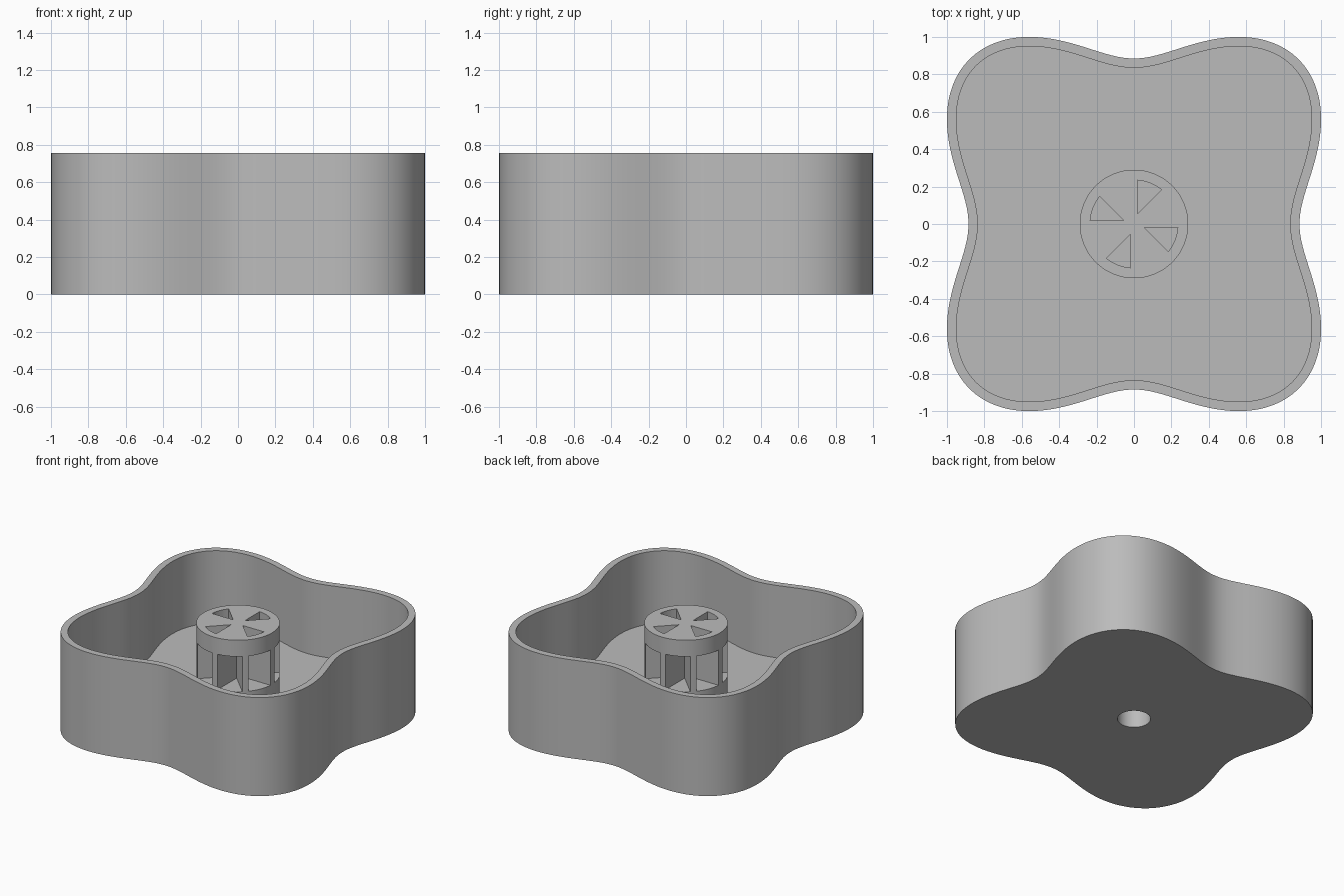
import bpy, bmesh
from math import sin, cos, pi, radians, atan2, sqrt
from mathutils import Vector

if "Cube" in bpy.data.objects:
    bpy.data.objects.remove(bpy.data.objects["Cube"])

HEIGHT, FLOOR, WALL = 0.755, 0.20, 0.05
HUB_R, SLOT_R, HOLE_R = 0.29, 0.235, 0.115
WINDOW_LOW, WINDOW_HIGH = 0.36, 0.63

grey = bpy.data.materials.new("plain grey")
grey.use_nodes = True
COLOUR = (0.5, 0.5, 0.5, 1)
grey.diffuse_color = COLOUR
grey.node_tree.nodes["Principled BSDF"].inputs["Base Color"].default_value = COLOUR


def prism(name, outline, z0, z1):
    """Extrude a closed outline between two heights."""
    bm = bmesh.new()
    face = bm.faces.new([bm.verts.new((x, y, z0)) for x, y in outline])
    top = bmesh.ops.extrude_face_region(bm, geom=[face])["geom"]
    verts = [v for v in top if isinstance(v, bmesh.types.BMVert)]
    bmesh.ops.translate(bm, vec=(0, 0, z1 - z0), verts=verts)
    bmesh.ops.recalc_face_normals(bm, faces=bm.faces)
    mesh = bpy.data.meshes.new(name)
    bm.to_mesh(mesh)
    bm.free()
    mesh.materials.append(grey)
    obj = bpy.data.objects.new(name, mesh)
    bpy.context.collection.objects.link(obj)
    return obj


def cut(target, cutter):
    """Subtract the cutter from the target and discard it."""
    mod = target.modifiers.new("cut", 'BOOLEAN')
    mod.operation, mod.solver, mod.object = 'DIFFERENCE', 'EXACT', cutter
    bpy.context.view_layer.objects.active = target
    bpy.ops.object.modifier_apply(modifier=mod.name)
    bpy.data.objects.remove(cutter)


def circle(r, n):
    return [(r * cos(2 * pi * i / n), r * sin(2 * pi * i / n)) for i in range(n)]


def lobes(inset, n=192):
    """Four-lobed wavy outline, moved inwards along its normal."""
    points = []
    for i in range(n):
        t = 2 * pi * i / n
        r, dr = 1.065 - 0.18 * cos(4 * t), 0.72 * sin(4 * t)
        tangent = Vector((dr * cos(t) - r * sin(t), dr * sin(t) + r * cos(t))).normalized()
        points.append((r * cos(t) - inset * tangent.y, r * sin(t) + inset * tangent.x))
    return points


def wedge(apex, start, end, radius, turn, n=16):
    """Sector with an off-centre apex, closed by an arc about the hub axis."""
    def hit(angle):
        d = Vector((cos(angle), sin(angle)))
        b = apex.dot(d)
        p = apex + d * (-b + sqrt(b * b - apex.length_squared + radius ** 2))
        return atan2(p.y, p.x)
    a, b = hit(radians(start)), hit(radians(end))
    arc = [a + (b - a) * i / n for i in range(n + 1)]
    pts = [apex] + [Vector((radius * cos(t), radius * sin(t))) for t in arc]
    c, s = cos(turn), sin(turn)
    return [(p.x * c - p.y * s, p.x * s + p.y * c) for p in pts]


# Wavy tray with a shaft hole in the floor
tray = prism("tray", lobes(0), 0, HEIGHT)
cut(tray, prism("tray_cutter", lobes(WALL), FLOOR, 1))
cut(tray, prism("hole_cutter", circle(HOLE_R, 48), -0.1, 0.3))

# Hub with a blind shaft hole underneath
hub = prism("hub", circle(HUB_R, 96), FLOOR - 0.05, HEIGHT)
cut(hub, prism("hole_cutter", circle(HOLE_R, 48), 0, 0.3))

# Pinwheel pockets: four open to the top, four closed by the cap
open_apex, closed_apex = Vector((0.055, -0.02)), Vector((0.03, -0.059))
for k in range(4):
    turn = k * pi / 2
    cut(hub, prism("slot_cutter", wedge(open_apex, 0, -45, SLOT_R, turn), WINDOW_LOW, 0.9))
    cut(hub, prism("window_cutter", wedge(open_apex, 0, -45, 0.35, turn),
                   WINDOW_LOW, WINDOW_HIGH))
    cut(hub, prism("window_cutter", wedge(closed_apex, -45, -90, 0.35, turn),
                   WINDOW_LOW, WINDOW_HIGH))

# Smooth curves, sharp edges
for obj in (tray, hub):
    bpy.ops.object.select_all(action='DESELECT')
    obj.select_set(True)
    bpy.context.view_layer.objects.active = obj
    bpy.ops.object.shade_smooth_by_angle(angle=radians(30))
